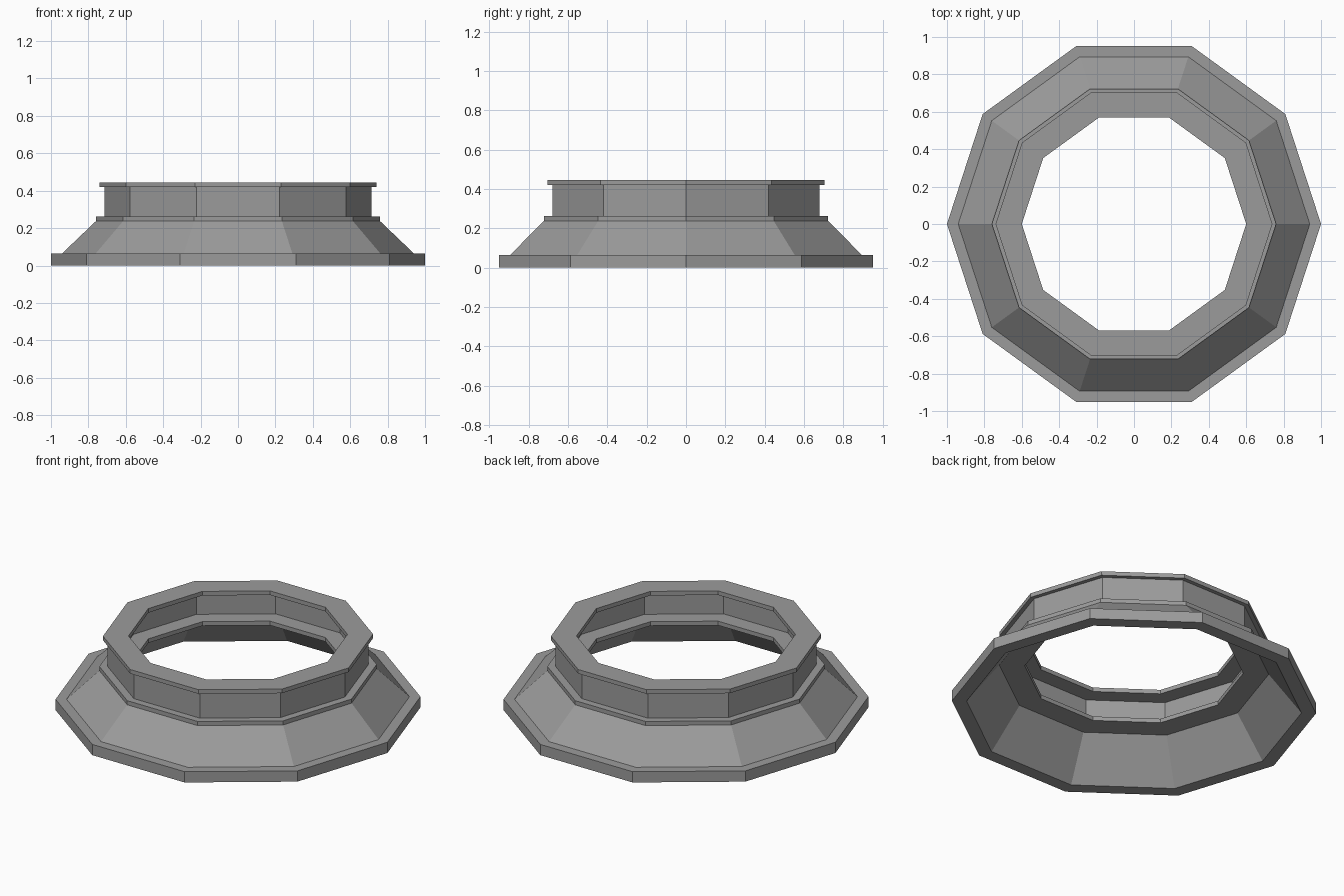
import bpy
import math

SIDES = 10

cube = bpy.data.objects.get("Cube")
if cube:
    bpy.data.objects.remove(cube, do_unlink=True)

grey = bpy.data.materials.new("plain grey")
grey.use_nodes = True
colour = (0.33, 0.33, 0.33, 1)
grey.diffuse_color = colour
grey.node_tree.nodes["Principled BSDF"].inputs["Base Color"].default_value = colour


def ring(name, profile):
    """Sweep a closed (radius, height) profile around z as a flat-faced ring."""
    verts, faces = [], []
    n = len(profile)
    for i in range(SIDES):
        a = 2 * math.pi * i / SIDES
        verts += [(r * math.cos(a), r * math.sin(a), z) for r, z in profile]
        for j in range(n):
            k, nxt = (j + 1) % n, (i + 1) % SIDES
            faces.append((i * n + j, nxt * n + j, nxt * n + k, i * n + k))
    mesh = bpy.data.meshes.new(name)
    mesh.from_pydata(verts, [], faces)
    mesh.materials.append(grey)
    obj = bpy.data.objects.new(name, mesh)
    bpy.context.collection.objects.link(obj)


def band(name, inner, outer, bottom, top):
    ring(name, [(outer, bottom), (outer, top), (inner, top), (inner, bottom)])


# Foot and sloping skirt share one shell
ring("flared_base", [(1, 0), (1, 0.065), (0.94, 0.065), (0.76, 0.237),
                     (0.74, 0.237), (0.92, 0)])
# Flat collar, upright neck and top rim
band("collar", 0.6, 0.76, 0.237, 0.262)
band("neck", 0.7, 0.715, 0.262, 0.42)
band("top_rim", 0.6, 0.74, 0.42, 0.445)
